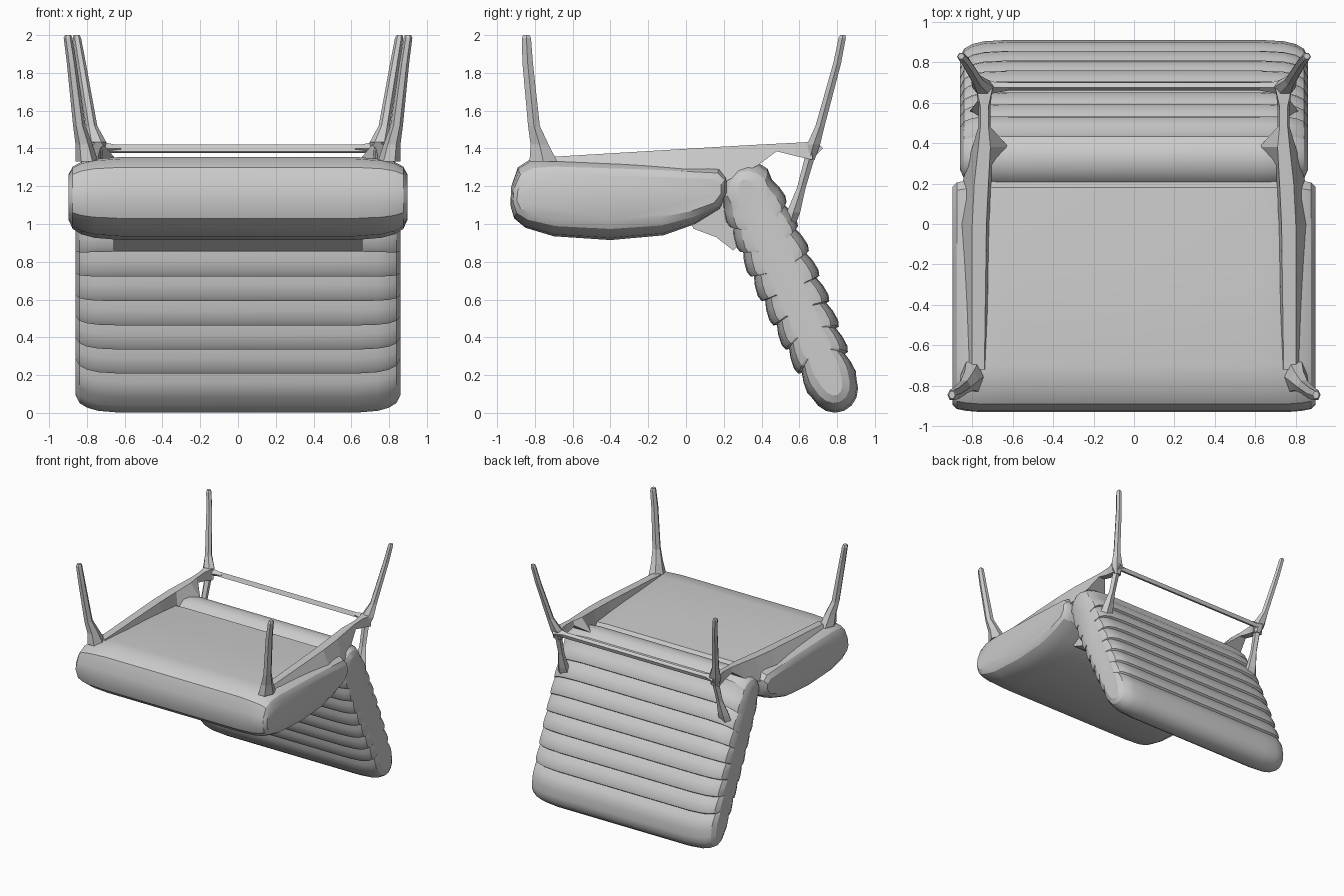
import bpy, bmesh, math
from mathutils import Vector

if "Cube" in bpy.data.objects:
    bpy.data.objects.remove(bpy.data.objects["Cube"])


def make(name, rings, angle=None, mirror=False):
    """Skin a list of equal-length vertex rings into a capped solid."""
    bm = bmesh.new()
    vs = [[bm.verts.new(p) for p in r] for r in rings]
    n = len(rings[0])
    for a, b in zip(vs, vs[1:]):
        for i in range(n):
            j = (i + 1) % n
            bm.faces.new((a[i], a[j], b[j], b[i]))
    bm.faces.new(vs[0])
    bm.faces.new(vs[-1][::-1])
    bmesh.ops.recalc_face_normals(bm, faces=bm.faces)
    me = bpy.data.meshes.new(name)
    bm.to_mesh(me)
    bm.free()
    ob = bpy.data.objects.new(name, me)
    bpy.context.collection.objects.link(ob)
    if mirror:
        ob.modifiers.new("mirror", 'MIRROR')
    if angle:
        bpy.ops.object.select_all(action='DESELECT')
        bpy.context.view_layer.objects.active = ob
        ob.select_set(True)
        bpy.ops.object.shade_smooth_by_angle(angle=math.radians(angle))
    return ob


def pillow(name, profile, centre, steps, axis=(0, 1), angle=30):
    """Side profile (y, z) swept across x, shrinking towards both ends.
    steps: (x, scale along axis, scale across axis)."""
    c, d = Vector(centre), Vector(axis).normalized()
    n = Vector((d.y, -d.x))
    rings = []
    for x, sa, sn in [(-x, a, b) for x, a, b in reversed(steps)] + steps:
        ring = []
        for p in profile:
            v = Vector(p) - c
            q = c + d * v.dot(d) * sa + n * v.dot(n) * sn
            ring.append((x, q.x, q.y))
        rings.append(ring)
    return make(name, rings, angle)


def bar(name, secs, sides=6):
    """Horizontal oval sections (x, y, z, half width x, half width y)."""
    rings = [[(x + rx * math.cos(math.tau * i / sides),
               y + ry * math.sin(math.tau * i / sides), z)
              for i in range(sides)] for x, y, z, rx, ry in secs]
    return make(name, rings, mirror=True)


# seat cushion
seat = [(-.93, 1.10), (-.925, 1.20), (-.89, 1.30), (-.82, 1.345), (-.70, 1.355),
        (-.2, 1.335), (.18, 1.31), (.22, 1.26), (.22, 1.17), (.18, 1.08),
        (.05, 1.0), (-.12, .94), (-.4, .915), (-.7, .935), (-.85, .98), (-.91, 1.03)]
pillow("seat_cushion", seat, (-.35, 1.15),
       [(.62, 1, 1), (.76, .95, 1), (.83, .87, .99), (.875, .75, .975), (.897, .55, .94)])

# backrest with overlapping horizontal ribs
top, end = Vector((.325, 1.18)), Vector((.785, .13))
d = (end - top).normalized()
n = Vector((-d.y, d.x))
ribs = 8


def half(t):
    return .155 + .06 * t - .09 * t * t


def ribbed(sign):
    pts = []
    for k in range(ribs):
        for f, o in ((0, -.014), (.35, .003), (.75, .012), (.97, .004)):
            t = (k + f) / ribs
            p = top.lerp(end, t) + n * sign * (half(t) + o)
            pts.append((p.x, p.y))
    return pts


def cap(c, r, direction, length):
    return [tuple(c + n * r * math.cos(a) + direction * length * math.sin(a))
            for a in [math.pi * i / 8 for i in range(1, 8)]]


back = (ribbed(1) + cap(end, half(1), d, .13)
        + ribbed(-1)[::-1] + cap(top, half(0), -d, .155)[::-1])
pillow("backrest", back, tuple((top + end) / 2),
       [(.62, 1, 1), (.74, .985, .97), (.80, .96, .9), (.84, .925, .76), (.86, .87, .5)],
       axis=d, angle=25)

# wedge joining the seat and backrest
wedge = [(.0, 1.06), (.04, .975), (.16, .93), (.25, .86), (.34, .95), (.30, 1.1), (.12, 1.15)]
make("joint_wedge", [[(x, y, z) for y, z in wedge] for x in (-.66, .66)])

# side rails: y, inner/outer x and z at top, inner/outer x and z at bottom
rails = [(-.72, .74, .80, 1.355, .72, .84, 1.29), (.0, .73, .80, 1.398, .71, .86, 1.27),
         (.20, .72, .79, 1.41, .70, .85, 1.22), (.38, .71, .77, 1.42, .62, .80, 1.31),
         (.48, .72, .76, 1.425, .71, .77, 1.385), (.58, .72, .76, 1.43, .71, .77, 1.36),
         (.67, .70, .78, 1.435, .70, .78, 1.34)]
make("side_rail", [[(a, y, zt), (b, y, zt), (e, y, zb), (c, y, zb)]
                   for y, a, b, zt, c, e, zb in rails], mirror=True)

# legs
bar("front_leg", [(.80, -.755, 1.33, .06, .085), (.815, -.775, 1.42, .045, .055),
                  (.84, -.805, 1.52, .033, .036), (.88, -.838, 1.85, .026, .032),
                  (.90, -.845, 1.985, .023, .028), (.90, -.845, 2.0, .016, .02)])
bar("back_leg", [(.735, .655, 1.34, .035, .03), (.745, .675, 1.42, .055, .04),
                 (.775, .71, 1.52, .030, .028), (.83, .80, 1.85, .025, .024),
                 (.853, .827, 1.985, .022, .022), (.855, .83, 2.0, .016, .016)])

# stays from the back legs down to the rear of the backrest
bar("back_stay", [(.755, .545, .98, .065, .03), (.755, .568, 1.06, .05, .038),
                  (.745, .61, 1.19, .028, .024), (.74, .66, 1.37, .03, .028)], 5)

# thin cross bar between the back legs
make("cross_bar", [[(x, .66, 1.385), (x, .69, 1.375), (x, .70, 1.405), (x, .675, 1.42)]
                   for x in (-.75, .75)])
for s in (-1, 1):
    # tapered gusset where the cross bar meets the leg
    make("bar_gusset", [[(s * x, .675 - r, 1.40), (s * x, .675, 1.40 - r),
                         (s * x, .675 + r, 1.40), (s * x, .675, 1.40 + r)]
                        for x, r in ((.75, .05), (.70, .03), (.62, .015))])
